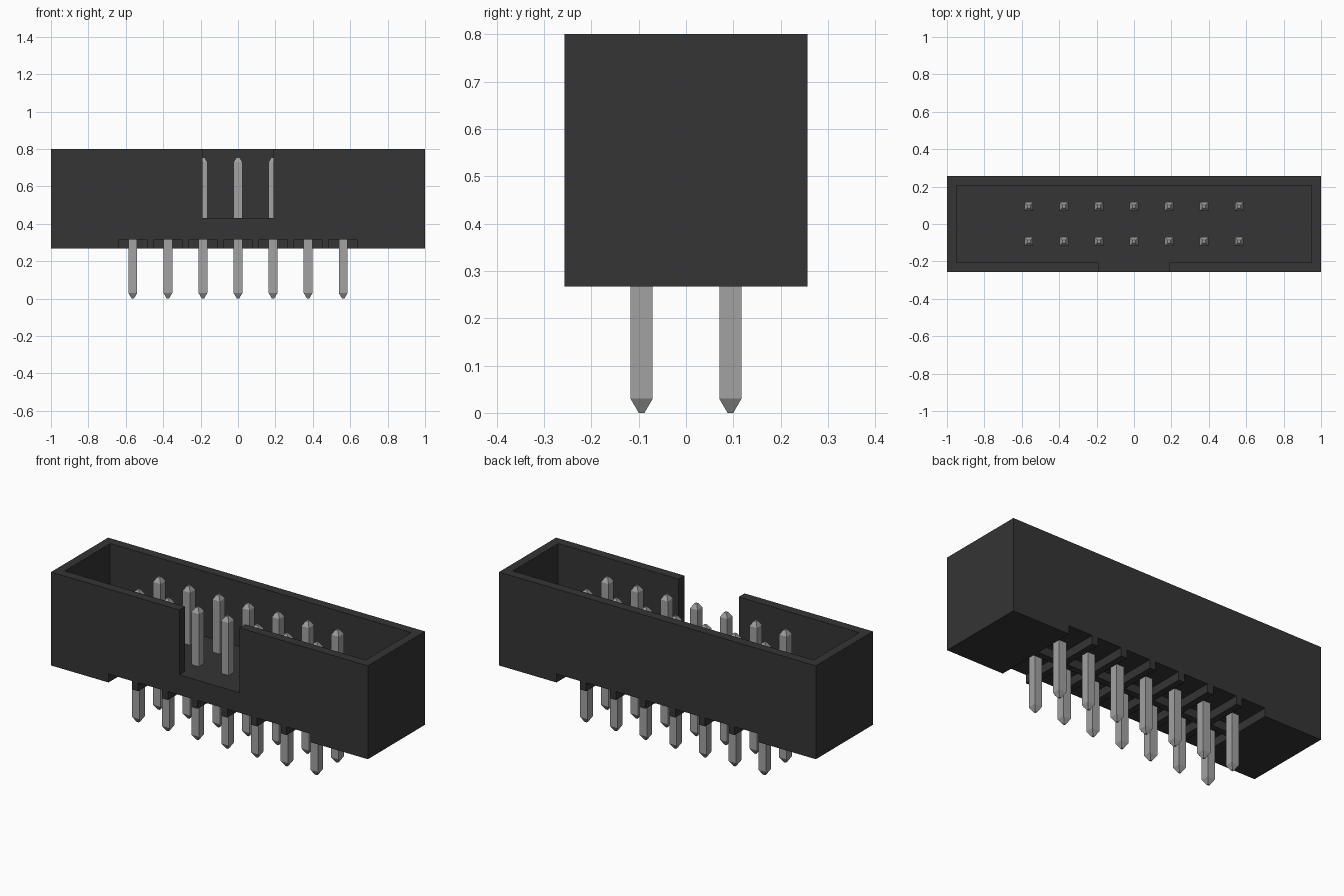
import bpy
import bmesh
from mathutils import Matrix, Vector

if "Cube" in bpy.data.objects:
    bpy.data.objects.remove(bpy.data.objects["Cube"], do_unlink=True)

PITCH = 0.1875
COLUMNS = [i * PITCH for i in range(-3, 4)]
ROW = PITCH / 2
BASE, CEILING, FLOOR, TOP = 0.267, 0.315, 0.43, 0.8
HALF_DEPTH = 0.257


def material(name, grey):
    mat = bpy.data.materials.new(name)
    colour = (grey, grey, grey, 1)
    mat.use_nodes = True
    mat.diffuse_color = colour
    mat.node_tree.nodes["Principled BSDF"].inputs["Base Color"].default_value = colour
    return mat


def add_box(bm, low, high):
    low, high = Vector(low), Vector(high)
    place = Matrix.Translation((low + high) / 2) @ Matrix.Diagonal((*(high - low), 1))
    bmesh.ops.create_cube(bm, size=1, matrix=place)


def add_prism(bm, outline, bottom, top):
    face = bm.faces.new([bm.verts.new((x, y, bottom)) for x, y in outline])
    grown = bmesh.ops.extrude_face_region(bm, geom=[face])["geom"]
    verts = [v for v in grown if isinstance(v, bmesh.types.BMVert)]
    bmesh.ops.translate(bm, verts=verts, vec=(0, 0, top - bottom))


def make_object(bm, name, mat):
    bmesh.ops.recalc_face_normals(bm, faces=bm.faces)
    mesh = bpy.data.meshes.new(name)
    bm.to_mesh(mesh)
    bm.free()
    mesh.materials.append(mat)
    obj = bpy.data.objects.new(name, mesh)
    bpy.context.collection.objects.link(obj)
    return obj


black = material("black plastic", 0.035)
silver = material("silver metal", 0.36)

# Solid block of the housing
bm = bmesh.new()
add_box(bm, (-1, -HALF_DEPTH, BASE), (1, HALF_DEPTH, TOP))
housing = make_object(bm, "housing", black)

# Cutter: open cavity joined to the front key notch, plus a pocket around each pin below
bm = bmesh.new()
half = [(0.19, -0.4), (0.19, -0.205), (0.95, -0.205), (0.95, 0.205)]
add_prism(bm, half + [(-x, y) for x, y in reversed(half)], FLOOR, TOP + 0.1)
for x in COLUMNS:
    for side in (-1, 1):
        near, far = sorted((side * 0.019, side * 0.4))
        add_box(bm, (x - 0.075, near, BASE - 0.1), (x + 0.075, far, CEILING))
cutter = make_object(bm, "housing_cutter", black)
cutter.hide_render = True

cut = housing.modifiers.new("cut", 'BOOLEAN')
cut.operation = 'DIFFERENCE'
cut.solver = 'EXACT'
cut.object = cutter
bpy.context.view_layer.objects.active = housing
bpy.ops.object.modifier_apply(modifier=cut.name)
bpy.data.objects.remove(cutter, do_unlink=True)

# Square pins with tapered tips: (height, half width) from bottom to top
PIN_PROFILE = [(0, 0.006), (0.03, 0.0235), (0.73, 0.0235), (0.755, 0.008)]
for row_name, y in (("front", -ROW), ("back", ROW)):
    for number, x in enumerate(COLUMNS, 1):
        bm = bmesh.new()
        rings = [[bm.verts.new((x + sx * r, y + sy * r, z))
                  for sx, sy in ((-1, -1), (1, -1), (1, 1), (-1, 1))]
                 for z, r in PIN_PROFILE]
        for lower, upper in zip(rings, rings[1:]):
            for i in range(4):
                j = (i + 1) % 4
                bm.faces.new((lower[i], lower[j], upper[j], upper[i]))
        bm.faces.new(rings[0])
        bm.faces.new(rings[-1])
        make_object(bm, f"{row_name}_pin_{number}", silver)
